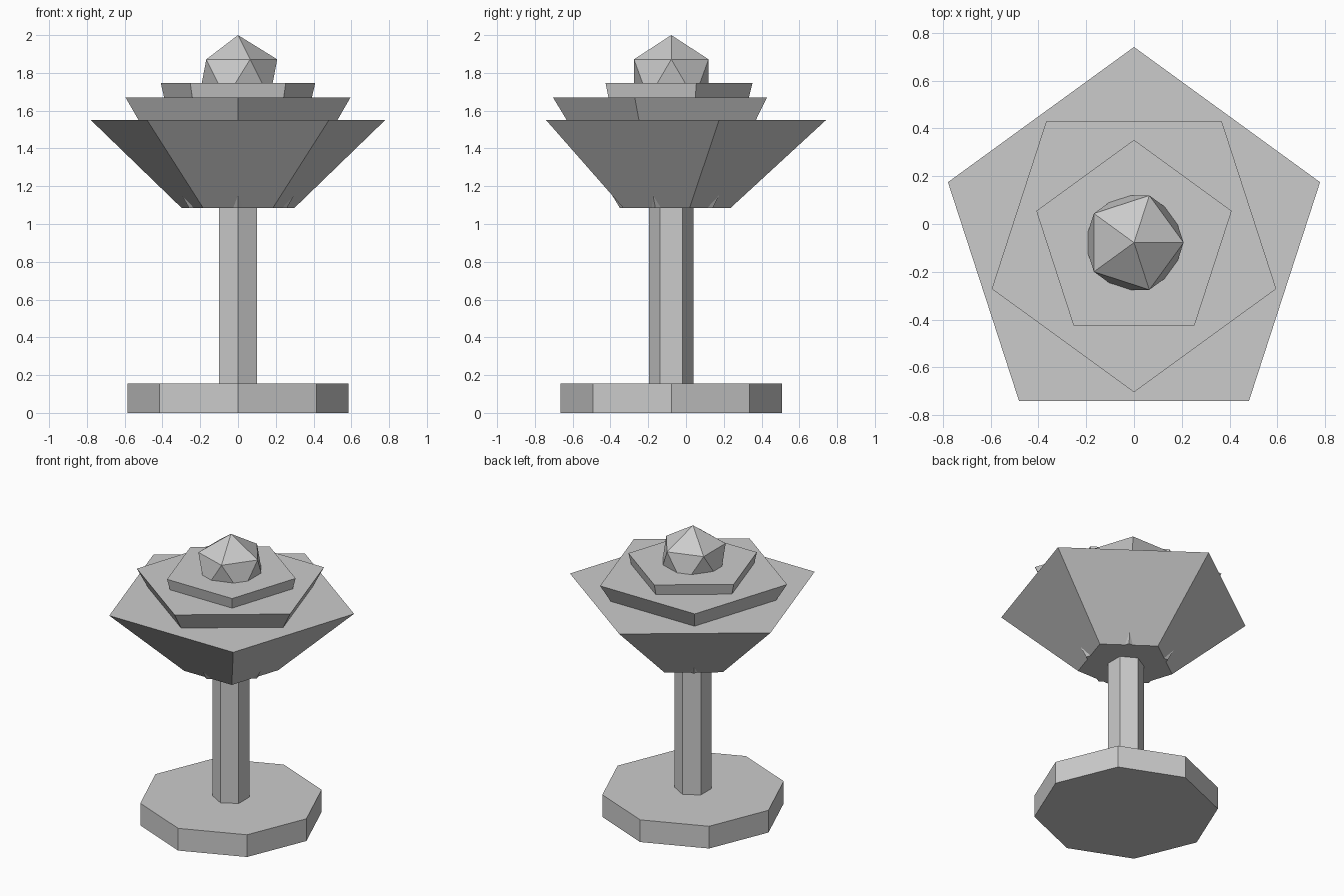
import bpy
from math import pi

cube = bpy.data.objects.get("Cube")
if cube:
    bpy.data.objects.remove(cube, do_unlink=True)

AXIS_Y = -0.078   # shared vertical axis of every part

grey = bpy.data.materials.new("plain grey")
grey.use_nodes = True
colour = (0.6, 0.6, 0.6, 1)
grey.diffuse_color = colour
grey.node_tree.nodes["Principled BSDF"].inputs["Base Color"].default_value = colour


def finish(name):
    ob = bpy.context.object
    ob.name = ob.data.name = name
    ob.data.materials.clear()
    ob.data.materials.append(grey)
    return ob


def frustum(name, sides, r_bottom, r_top, z_bottom, z_top, turn=0):
    """Capped prism or flared cup; its first corner points to +y."""
    bpy.ops.mesh.primitive_cone_add(
        vertices=sides, radius1=r_bottom, radius2=r_top, depth=z_top - z_bottom,
        location=(0, AXIS_Y, (z_bottom + z_top) / 2), rotation=(0, 0, turn))
    return finish(name)


# Foot and stem
frustum("base", 8, 0.586, 0.586, 0, 0.156)
frustum("stem", 6, 0.117, 0.117, 0.156, 1.086)

# Nested flaring petal cups, each turned against the one below
frustum("outer_petals", 5, 0.315, 0.819, 1.086, 1.55)
frustum("middle_petals", 5, 0.273, 0.626, 1.086, 1.67, pi)
frustum("inner_petals", 5, 0.27, 0.43, 1.1, 1.746)

# Faceted bud sunk into the top cup
bpy.ops.mesh.primitive_ico_sphere_add(subdivisions=1, radius=0.232,
                                      location=(0, AXIS_Y, 1.768))
finish("centre_bud")
